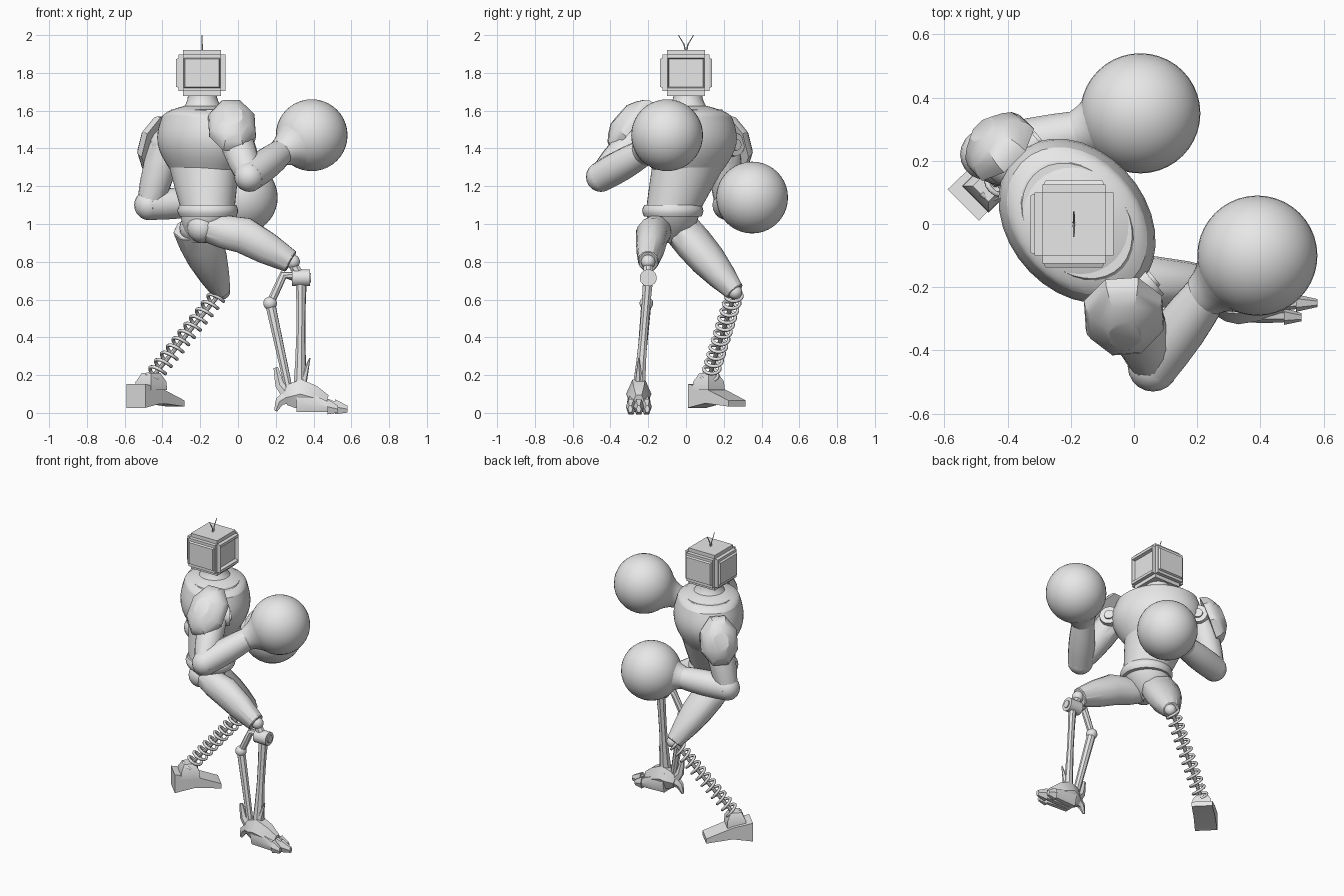
import bpy, bmesh, math
from mathutils import Vector

default = bpy.data.objects.get("Cube")
if default:
    bpy.data.objects.remove(default, do_unlink=True)

GREY = (.8, .8, .8, 1)
grey = bpy.data.materials.new("plain grey")
grey.use_nodes = True
grey.diffuse_color = GREY
grey.node_tree.nodes["Principled BSDF"].inputs["Base Color"].default_value = GREY

UP = Vector((0, 0, 1))
RIGHTWARD = Vector((1, 0, 0))
ACROSS = Vector((.64, -.77, 0))   # shoulder line
FORWARD = Vector((.77, .64, 0))   # chest direction


def at(x, y, z):
    return Vector((x, y, z))


def finish(name, bm, angle=35):
    bmesh.ops.recalc_face_normals(bm, faces=bm.faces)
    mesh = bpy.data.meshes.new(name)
    bm.to_mesh(mesh)
    bm.free()
    mesh.materials.append(grey)
    mesh.shade_smooth()
    mesh.set_sharp_from_angle(angle=math.radians(angle))
    obj = bpy.data.objects.new(name, mesh)
    bpy.context.collection.objects.link(obj)


def skin(name, centres, sizes, side, sides, axis=None, panels=0, angle=35):
    """Join rings set along a path; each size is the pair of half widths of its ring."""
    bm = bmesh.new()
    rings = []
    grow = 1 / math.cos(math.pi / sides) if sides < 10 else 1
    last = len(centres) - 1
    for i, (centre, (wide, deep)) in enumerate(zip(centres, sizes)):
        along = (axis or centres[min(i + 1, last)] - centres[max(i - 1, 0)]).normalized()
        a = (side - along * side.dot(along)).normalized()
        b = along.cross(a)
        turns = [(k + .5) * math.tau / sides for k in range(sides)]
        rings.append([bm.verts.new(centre + grow * (a * math.cos(t) * wide + b * math.sin(t) * deep))
                      for t in turns])
    strips = []
    for k in range(sides):
        strips.append([bm.faces.new((lower[k - 1], lower[k], upper[k], upper[k - 1]))
                       for lower, upper in zip(rings, rings[1:])])
    bm.faces.new(rings[0])
    bm.faces.new(rings[-1])
    bmesh.ops.recalc_face_normals(bm, faces=bm.faces)
    if panels:
        for strip in strips:
            bmesh.ops.inset_region(bm, faces=strip, thickness=panels, depth=panels * .6)
    finish(name, bm, angle)


def limb(name, joints, start, end, bulge=0, flat=1, end_flat=None, side=UP, sides=8, steps=2, **options):
    """Taper from the start to the end half width along the joints, swelling midway by the bulge."""
    centres = [joints[0]]
    for a, b in zip(joints, joints[1:]):
        centres += [a.lerp(b, (k + 1) / steps) for k in range(steps)]
    sizes = []
    for i in range(len(centres)):
        t = i / (len(centres) - 1)
        wide = start + (end - start) * t + bulge * math.sin(math.pi * t)
        ratio = flat + ((flat if end_flat is None else end_flat) - flat) * t
        sizes.append((wide, wide * ratio))
    skin(name, centres, sizes, side, sides, **options)


def ball(name, centre, radius, segments=20):
    bm = bmesh.new()
    bmesh.ops.create_uvsphere(bm, u_segments=segments, v_segments=segments // 2, radius=radius)
    bmesh.ops.translate(bm, verts=bm.verts, vec=centre)
    finish(name, bm)


# Head: bevelled box with raised panels on three sides and a sunken screen
bm = bmesh.new()
bmesh.ops.create_cube(bm, size=.25)
bmesh.ops.bevel(bm, geom=bm.edges[:], offset=.025, segments=2, affect='EDGES')
bmesh.ops.recalc_face_normals(bm, faces=bm.faces)
bm.normal_update()
for face in [f for f in bm.faces if f.calc_area() > .03 and abs(f.normal.z) < .5]:
    depth = -.02 if face.normal.x > .5 else .012
    bmesh.ops.inset_individual(bm, faces=[face], thickness=.006, depth=0)
    bmesh.ops.scale(bm, verts=face.verts, vec=(1, 1, .85))
    bmesh.ops.inset_individual(bm, faces=[face], thickness=.008, depth=depth)
bmesh.ops.scale(bm, verts=bm.verts, vec=(1, 1, .97))
bmesh.ops.translate(bm, verts=bm.verts, vec=(-.19, 0, 1.8))
finish("head", bm, 25)
for name, s in (("left_antenna", 1), ("right_antenna", -1)):
    root = at(-.19, 0, 1.9)
    limb(name, [root, root + at(0, s * .01, .05), root + at(0, s * .04, .1)], .004, .002,
         side=FORWARD, sides=6)


# Torso: level rings along the shoulder line
def trunk(name, bottom, top, start, end, **options):
    limb(name, [bottom, top], start, end, side=ACROSS, sides=32, steps=8, axis=UP, **options)


chest_base, chest_top = at(-.18, .01, 1.28), at(-.18, .01, 1.57)
collar, belt = at(-.185, .01, 1.625), at(-.16, -.07, 1.07)
trunk("neck", collar - UP * .02, at(-.19, .01, 1.7), .11, .075, bulge=-.01)
trunk("shoulder_slope", chest_top, collar, .255, .1, bulge=.02, flat=.77, end_flat=1)
trunk("collar", chest_top, chest_top + UP * .035, .225, .2, flat=.77)
trunk("chest", chest_base, chest_top, .2, .255, bulge=.055, flat=.77)
trunk("waist", belt, chest_base + UP * .02, .145, .205, flat=.95, end_flat=.82)
trunk("belt", belt - UP * .03, belt + UP * .03, .155, .155, bulge=.01, flat=.95)
trunk("pelvis", belt, at(-.2, -.07, .9), .15, .05, bulge=.02, flat=.9)


# Arms, each ending in a round glove
def arm(label, shoulder, elbow, wrist, glove, outward, pad, pad_size):
    outward = outward.normalized()
    ball(label + "_shoulder_joint", shoulder, .09)
    limb(label + "_shoulder_disc", [shoulder, shoulder + FORWARD * .1], .07, .06, sides=20)
    limb(label + "_shoulder_socket", [shoulder, shoulder + FORWARD * .11], .035, .03, sides=20)
    limb(label + "_shoulder_pad", [pad - outward * .04, pad + outward * .06], pad_size, pad_size * .4,
         bulge=.03, flat=.75, steps=4, axis=outward, angle=30)
    limb(label + "_upper_arm", [shoulder, elbow], .08, .06, bulge=.01, side=FORWARD, steps=3, panels=.008)
    ball(label + "_elbow", elbow, .08)
    limb(label + "_forearm", [elbow, wrist], .08, .07, bulge=.008, sides=16, steps=4)
    limb(label + "_glove_cuff", [wrist.lerp(glove, -.06), wrist.lerp(glove, .42)], .072, .139,
         bulge=-.012, sides=32, steps=6)
    ball(label + "_glove", glove, .19, 40)


arm("right", at(-.02, -.24, 1.47), at(.06, -.45, 1.25), at(.23, -.22, 1.38), at(.39, -.1, 1.47),
    outward=at(.05, -.75, .65), pad=at(-.03, -.31, 1.54), pad_size=.165)
arm("left", at(-.38, .2, 1.42), at(-.47, .22, 1.1), at(-.17, .29, 1.12), at(.02, .35, 1.14),
    outward=at(-.6, .6, .3), pad=at(-.44, .26, 1.43), pad_size=.155)

# Thighs with long raised armour panels
right_knee, left_knee = at(.28, -.2, .8), at(-.09, .26, .64)
right_hip, left_hip = at(-.19, -.13, .98), at(-.23, -.03, .98)
limb("right_thigh", [right_hip, at(.03, -.18, .94), right_knee], .06, .055, bulge=.033, flat=.86, panels=.008)
limb("left_thigh", [left_hip, left_knee], .085, .045, bulge=.02, flat=1.3, end_flat=1, steps=4, panels=.008)
for label, hip, knee in (("right", right_hip, right_knee), ("left", left_hip, left_knee)):
    ball(label + "_hip", hip, .08)
    ball(label + "_knee", knee + at(.01, 0, 0), .038)

# Left shin: a coil spring around a thin rod
ankle = at(-.46, .12, .18)
along = (ankle - left_knee).normalized()
out = along.orthogonal().normalized()
turn = along.cross(out)
coils, steps = 12, 16
spring = []
for i in range(coils * steps + 1):
    t = i * math.tau / steps
    spring.append(left_knee.lerp(ankle, i / coils / steps) + (out * math.cos(t) + turn * math.sin(t)) * .042)
skin("left_shin_spring", spring, [(.008, .008)] * len(spring), along, 6, angle=70)
limb("left_shin_rod", [left_knee, ankle], .012, .012, side=out, sides=10)

# Left foot: wedge boot with an ankle block
toes, instep = at(.7, .7, 0), at(.7, -.7, 0)
limb("left_boot", [at(-.54, .06, .09), at(-.45, .15, .09), at(-.33, .27, .05)], .07, .065,
     flat=.9, end_flat=.25, side=instep, sides=4, steps=1, axis=toes)
limb("left_ankle", [ankle - UP * .06, ankle + UP * .03], .06, .035, bulge=.01, side=toes, sides=4, axis=UP)

# Right shin: knee barrel, main strut and jointed rear strut
barrel, rear_joint, foot = at(.335, -.2, .715), at(.17, -.21, .58), at(.33, -.25, .12)
rear_top = at(.24, -.2, .73)
limb("right_knee_link", [right_knee, barrel], .025, .025)
limb("right_knee_barrel", [barrel - RIGHTWARD * .05, barrel + RIGHTWARD * .045], .045, .045, sides=20)
limb("right_knee_bolt", [barrel, barrel + RIGHTWARD * .052], .025, .025, sides=20)
limb("right_main_strut", [barrel, foot], .03, .038, bulge=-.01, flat=.8, side=FORWARD, steps=4)
limb("right_rear_bracket", [barrel, rear_top, rear_joint], .022, .02, side=ACROSS)
ball("right_rear_joint", rear_joint, .036)
limb("right_rear_strut", [rear_joint, foot - RIGHTWARD * .06], .026, .02, side=FORWARD)

# Right foot: blocky instep, three splayed claws, a rear claw, a spur and a spike
limb("right_instep", [foot - at(.08, 0, .04), foot - UP * .02, foot + at(.14, 0, -.06)], .04, .035,
     bulge=.04, flat=.75, sides=6)
for name, s in (("left_claw", 1), ("middle_claw", 0), ("right_claw", -1)):
    root, tip = foot + at(-.02, s * .03, -.05), foot + at(.25 - .05 * abs(s), s * .045, -.1)
    knuckle = root.lerp(tip, .75)
    limb(name, [root, tip], .065, .016, flat=.4, end_flat=.7, sides=6, axis=RIGHTWARD)
    limb(name + "_knuckle", [knuckle, tip], .04, .018, flat=.6, sides=6, axis=RIGHTWARD)
heel = foot - at(.06, 0, .03)
limb("rear_claw", [heel, heel - at(.05, 0, .03), heel - at(.07, 0, .08)], .04, .008, flat=.7, sides=6)
limb("heel_spur", [heel, heel + at(-.05, 0, .06), heel + at(-.07, 0, .15)], .035, .012, flat=.7, sides=6)
limb("ankle_spike", [foot, foot + at(.05, 0, .17)], .025, .003, side=FORWARD, sides=6)
